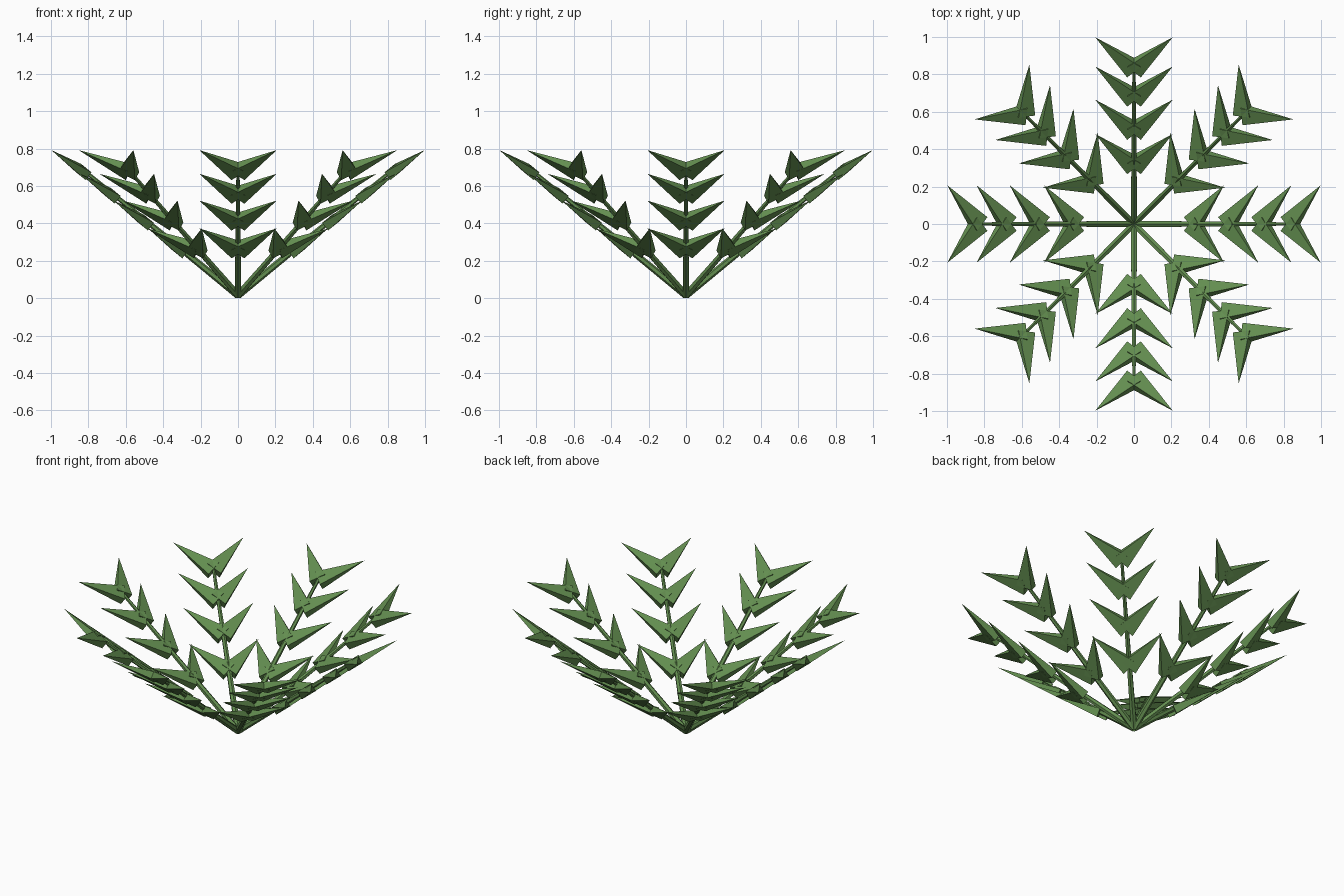
import bpy
import bmesh
import math
from mathutils import Vector, Matrix

if "Cube" in bpy.data.objects:
    bpy.data.objects.remove(bpy.data.objects["Cube"], do_unlink=True)

FRONDS = 8
PITCH = math.radians(39)
NODES = (0.392, 0.628, 0.856, 1.057)   # leaf pairs along the stem
LEAF_REACH = 0.207                      # forward and sideways reach of a leaf
LEAF_DROP = 0.008                       # leaf root below the stem axis
TIP_DROP = 0.025

# Cross-sections as (sideways, upward) corners
LEAF_SECTION = [(x * 0.05, y * 0.026) for x, y in ((1, 1), (-1, 1), (-1, -1), (1, -1))]
STEM_SECTION = [(0.02 * math.sin(math.tau * i / 6), 0.02 * math.cos(math.tau * i / 6))
                for i in range(6)]

leaf_green = bpy.data.materials.new("leaf_green")
leaf_green.use_nodes = True
color = (0.125, 0.27, 0.08, 1)
leaf_green.diffuse_color = color
leaf_green.node_tree.nodes["Principled BSDF"].inputs["Base Color"].default_value = color


def add_spike(bm, base, tip, section, end_scale):
    """Sweep a section from base to tip, shrinking it to end_scale."""
    axis = (tip - base).normalized()
    side = Vector((0, 0, 1)).cross(axis).normalized()
    top = axis.cross(side)
    low, high = [[bm.verts.new(centre + (side * x + top * y) * scale) for x, y in section]
                 for centre, scale in ((base, 1), (tip, end_scale))]
    for i in range(len(section)):
        j = (i + 1) % len(section)
        bm.faces.new((low[i], low[j], high[j], high[i]))
    bm.faces.new(low[::-1])
    bm.faces.new(high)


def make_object(name, bm, matrix):
    bmesh.ops.remove_doubles(bm, verts=bm.verts[:], dist=0.0001)
    bmesh.ops.recalc_face_normals(bm, faces=bm.faces[:])
    mesh = bpy.data.meshes.new(name)
    bm.to_mesh(mesh)
    bm.free()
    mesh.materials.append(leaf_green)
    obj = bpy.data.objects.new(name, mesh)
    obj.matrix_world = matrix
    bpy.context.collection.objects.link(obj)


for f in range(FRONDS):
    # Frond frame: x runs along the stem, z is the frond's upper side
    frame = (Matrix.Translation((0, 0, 0.0155))
             @ Matrix.Rotation(math.tau * f / FRONDS, 4, "Z")
             @ Matrix.Rotation(-PITCH, 4, "Y"))

    # Tapered stem
    bm = bmesh.new()
    add_spike(bm, Vector(), Vector((NODES[-1], 0, 0)), STEM_SECTION, 0.5)
    make_object(f"stem_{f + 1}", bm, frame)

    # Paired four-sided leaves, flat above and below
    bm = bmesh.new()
    for u in NODES:
        for s in (1, -1):
            base = Vector((u, 0, -LEAF_DROP))
            tip = Vector((u + LEAF_REACH, s * LEAF_REACH, -TIP_DROP))
            add_spike(bm, base, tip, LEAF_SECTION, 0)
    make_object(f"leaves_{f + 1}", bm, frame)
